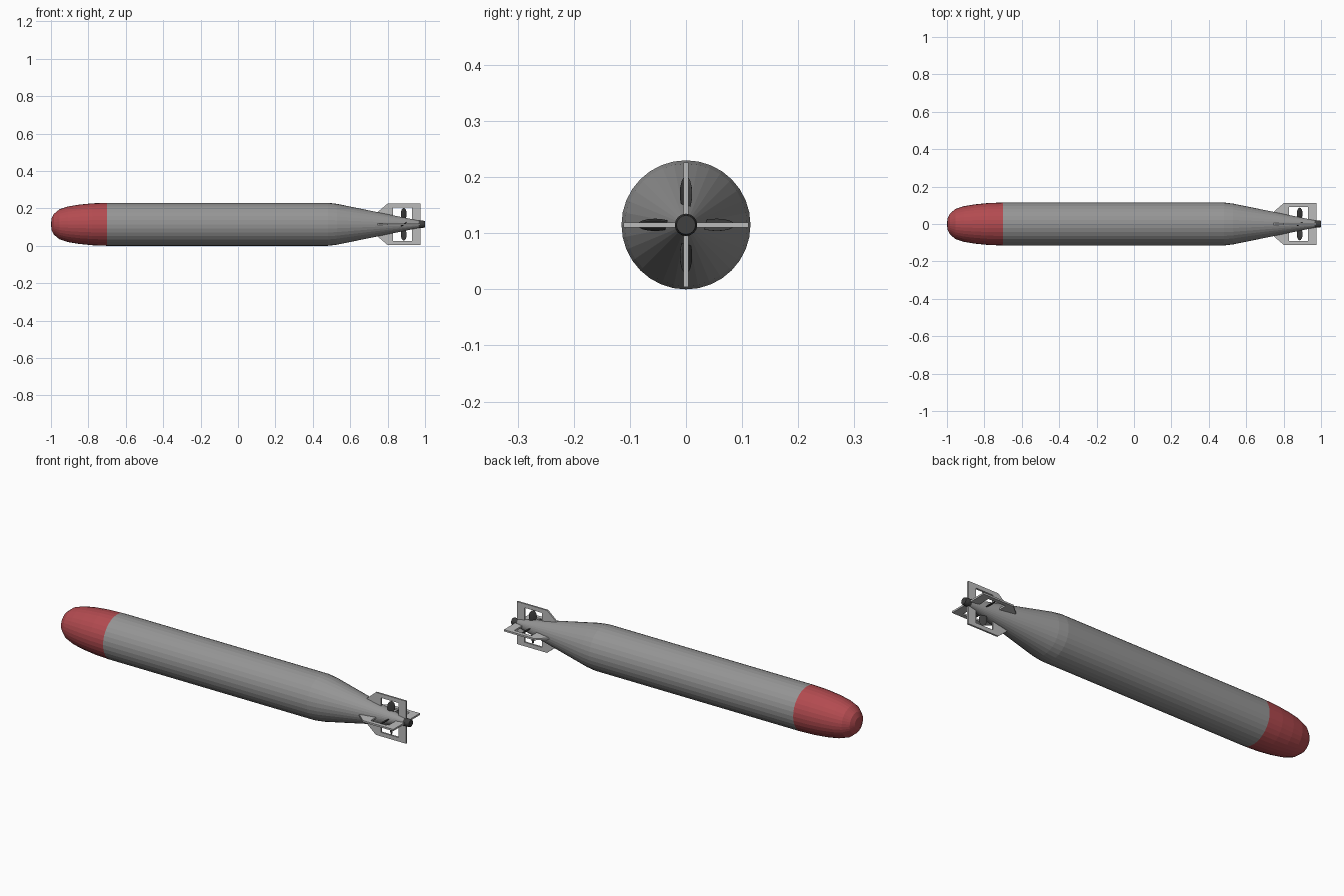
import bpy, bmesh, math
from mathutils import Matrix, Vector

if "Cube" in bpy.data.objects:
    bpy.data.objects.remove(bpy.data.objects["Cube"])

AXIS_Z = 0.115
SIDES = 32


def material(name, color):
    m = bpy.data.materials.new(name)
    m.diffuse_color = (*color, 1)
    m.use_nodes = True
    m.node_tree.nodes["Principled BSDF"].inputs["Base Color"].default_value = m.diffuse_color
    return m


RED = material("red_paint", (0.45, 0.07, 0.08))
DARK = material("dark_metal", (0.05, 0.05, 0.05))
LIGHT = material("light_metal", (0.5, 0.5, 0.5))
GREY = material("grey_metal", (0.3, 0.3, 0.3))


def finish(bm, name, mat):
    bmesh.ops.recalc_face_normals(bm, faces=bm.faces[:])
    mesh = bpy.data.meshes.new(name)
    bm.to_mesh(mesh)
    bm.free()
    mesh.materials.append(mat)
    ob = bpy.data.objects.new(name, mesh)
    ob.location.z = AXIS_Z
    bpy.context.collection.objects.link(ob)
    return ob


def revolve(name, profile, mat, sides=SIDES):
    """Spin an (x, radius) profile around the long axis."""
    bm = bmesh.new()
    verts = [bm.verts.new((x, 0, r)) for x, r in profile]
    edges = [bm.edges.new(p) for p in zip(verts, verts[1:])]
    bmesh.ops.spin(bm, geom=verts + edges, cent=(0, 0, 0), axis=(1, 0, 0),
                   angle=math.tau, steps=sides, use_merge=True)
    bmesh.ops.remove_doubles(bm, verts=bm.verts[:], dist=1e-5)
    return finish(bm, name, mat)


# Rounded warhead
revolve("nose", [(-1, 0), (-0.997, 0.03), (-0.985, 0.055), (-0.955, 0.08),
                 (-0.91, 0.095), (-0.85, 0.105), (-0.78, 0.112),
                 (-0.70, 0.115)], RED)

# Main hull with tapering tail
revolve("hull", [(-0.70, 0.115), (0.48, 0.115), (0.53, 0.109),
                 (0.975, 0.018), (0.975, 0)], GREY)

# Tail hub
revolve("tail_hub", [(0.965, 0), (0.965, 0.02), (0.985, 0.02),
                     (1.0, 0.017), (1.0, 0)], DARK, 16)

# Fins framing the propeller, one per quarter turn
FIN = [(0.735, 0.055), (0.80, 0.111), (0.975, 0.111), (0.975, 0.01),
       (0.93, 0.01), (0.93, 0.09), (0.83, 0.09), (0.83, 0.03)]
HALF_THICK = 0.0045
for i in range(4):
    turn = Matrix.Rotation(i * math.pi / 2, 4, 'X')
    bm = bmesh.new()
    face = bm.faces.new([bm.verts.new((x, -HALF_THICK, r)) for x, r in FIN])
    ext = bmesh.ops.extrude_face_region(bm, geom=[face], use_keep_orig=True)
    bmesh.ops.translate(bm, vec=(0, 2 * HALF_THICK, 0),
                        verts=[g for g in ext["geom"] if isinstance(g, bmesh.types.BMVert)])
    bm.transform(turn)
    finish(bm, f"fin_{i + 1}", LIGHT)

    # Pitched propeller blade inside the fin window
    bm = bmesh.new()
    bmesh.ops.create_uvsphere(bm, u_segments=12, v_segments=8, radius=1)
    bm.transform(turn @ Matrix.Translation((0.886, 0, 0.055))
                 @ Matrix.Rotation(math.radians(35), 4, 'Z')
                 @ Matrix.Diagonal(Vector((0.019, 0.004, 0.032, 1))))
    finish(bm, f"propeller_blade_{i + 1}", DARK)
